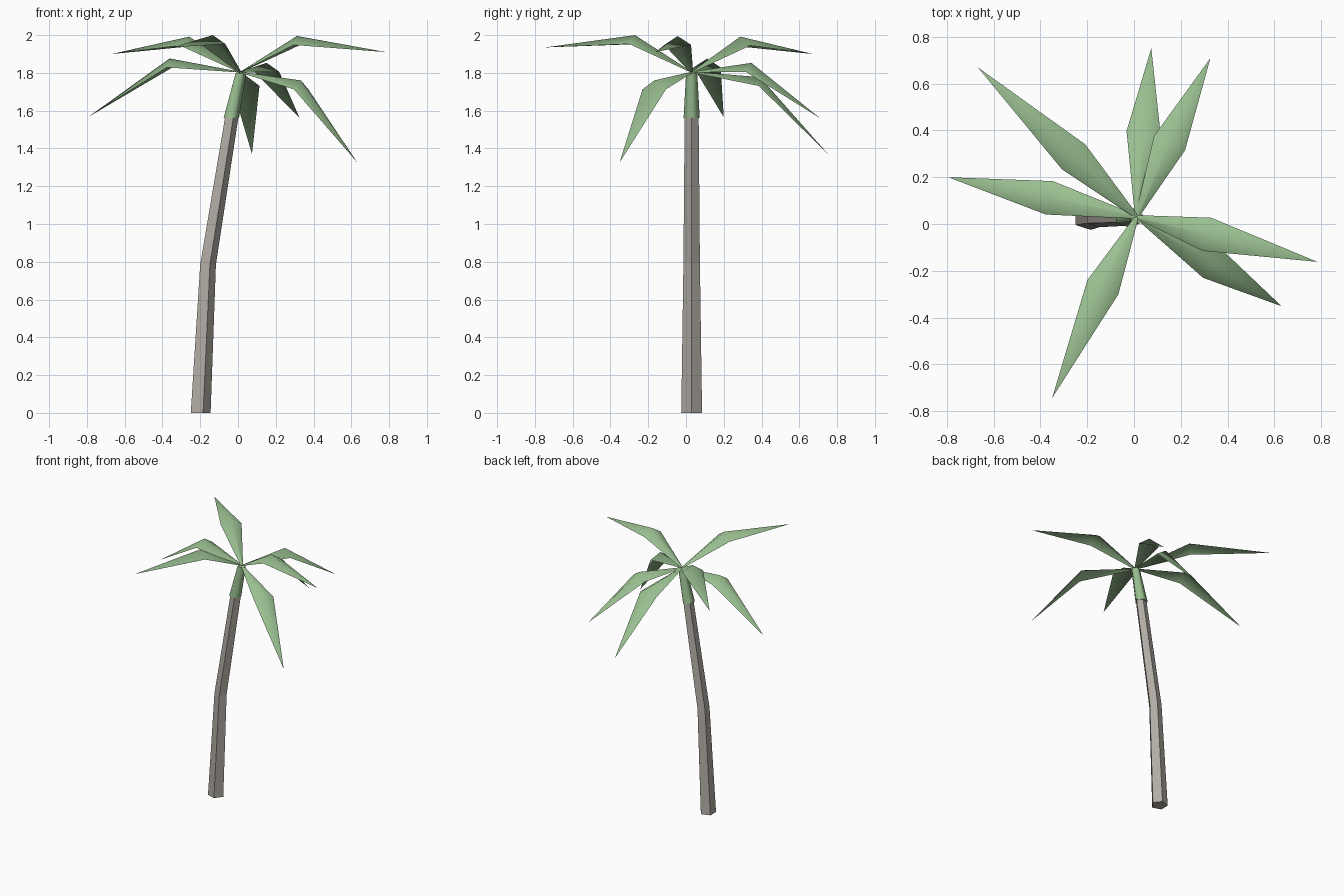
import bpy, math
from mathutils import Vector

if "Cube" in bpy.data.objects:
    bpy.data.objects.remove(bpy.data.objects["Cube"])


def material(name, rgb):
    m = bpy.data.materials.new(name)
    m.diffuse_color = (*rgb, 1)
    m.use_nodes = True
    m.node_tree.nodes["Principled BSDF"].inputs["Base Color"].default_value = m.diffuse_color
    return m


BARK = material("bark", (0.44, 0.41, 0.37))
LEAF = material("leaf", (0.32, 0.52, 0.28))


def make_object(name, verts, faces, mat, smooth):
    me = bpy.data.meshes.new(name)
    me.from_pydata(verts, [], faces)
    me.materials.append(mat)
    for p in me.polygons:
        p.use_smooth = smooth and len(p.vertices) < 5
    me.update()
    ob = bpy.data.objects.new(name, me)
    bpy.context.collection.objects.link(ob)
    return ob


def stalk(name, rings, mat, smooth, n=5):
    """Capped tube through horizontal n-gon rings of (x, z, radius)."""
    verts = [(x + r * math.cos(math.tau * i / n), 0.03 + r * math.sin(math.tau * i / n), z)
             for x, z, r in rings for i in range(n)]
    faces = [(k * n + i, k * n + (i + 1) % n, (k + 1) * n + (i + 1) % n, (k + 1) * n + i)
             for k in range(len(rings) - 1) for i in range(n)]
    faces.append(tuple(reversed(range(n))))
    faces.append(tuple(range(len(verts) - n, len(verts))))
    return make_object(name, verts, faces, mat, smooth)


def frond(name, ridge, tip):
    """Folded leaf: narrow base, wide bend with a raised midrib, pointed tip."""
    base, ridge, tip = Vector((0.012, 0.03, 1.802)), Vector(ridge), Vector(tip)
    out = tip - base
    out.z = 0
    side = Vector((-out.y, out.x, 0)).normalized()
    drop = Vector((0, 0, -0.047))
    verts = [base + side * 0.008, base + Vector((0, 0, 0.004)), base - side * 0.008,
             ridge + side * 0.073 + drop, ridge, ridge - side * 0.073 + drop, tip]
    faces = [(0, 1, 4, 3), (1, 2, 5, 4), (3, 4, 6), (4, 5, 6)]
    faces = [tuple(reversed(f)) for f in faces]   # upper side faces up
    return make_object(name, verts, faces, LEAF, True)


# Bent trunk and the green sheath above it
stalk("trunk", [(-0.203, 0, 0.058), (-0.163, 0.785, 0.046), (-0.036, 1.57, 0.039)], BARK, False)
stalk("crown_sheath", [(-0.04, 1.56, 0.045), (0.013, 1.80, 0.031)], LEAF, True)

# Fronds: midrib bend point, then tip
FRONDS = [
    ((-0.362, 0.112, 1.876), (-0.795, 0.20, 1.565)),
    ((-0.258, 0.287, 1.992), (-0.668, 0.67, 1.90)),
    ((0.041, 0.391, 1.778), (0.074, 0.752, 1.37)),
    ((0.152, 0.346, 1.853), (0.327, 0.71, 1.56)),
    ((0.312, -0.044, 1.995), (0.785, -0.162, 1.91)),
    ((0.334, -0.168, 1.76), (0.632, -0.352, 1.325)),
    ((-0.133, -0.27, 2.0), (-0.35, -0.744, 1.935)),
]
for i, (ridge, tip) in enumerate(FRONDS, 1):
    frond(f"frond_{i}", ridge, tip)
